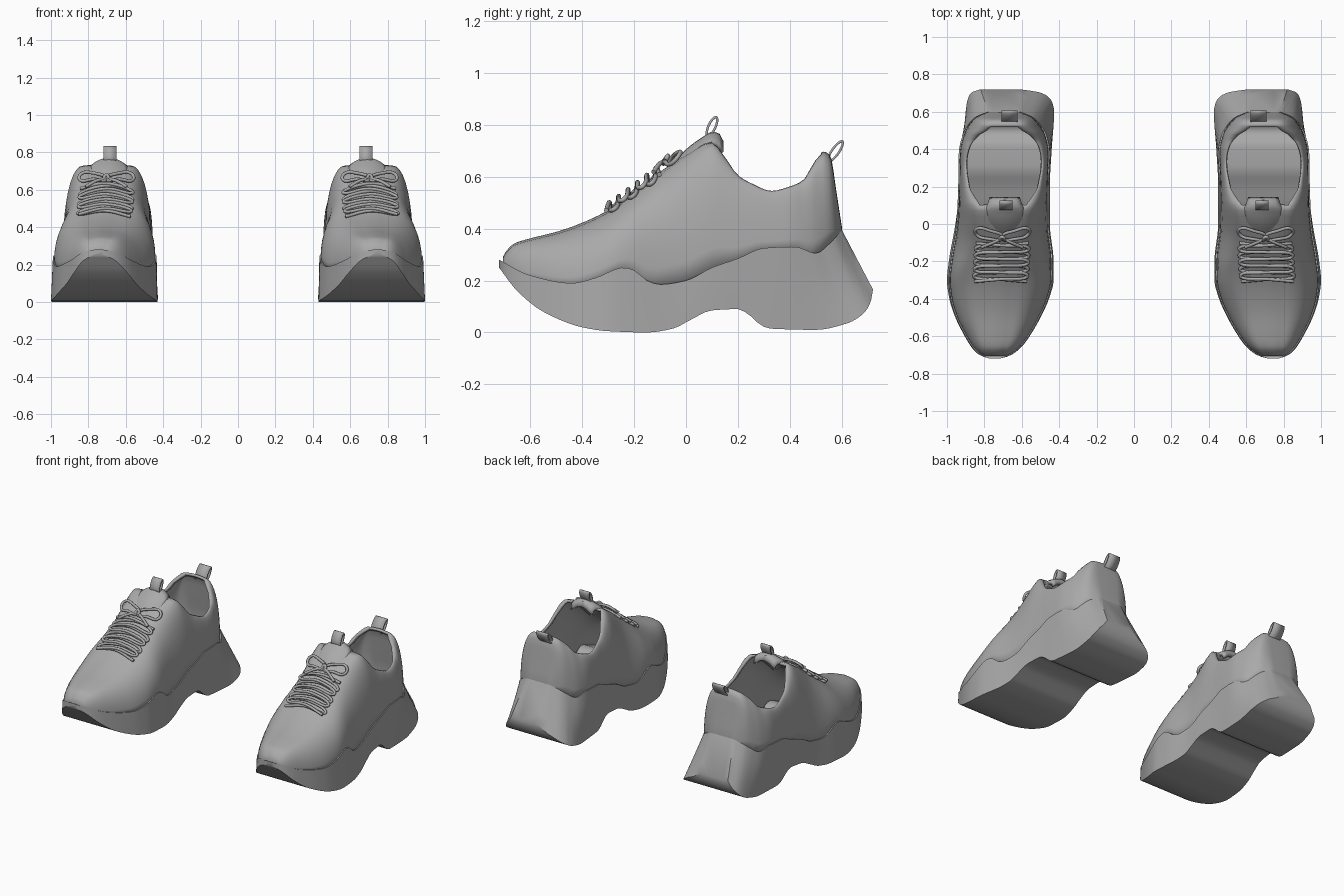
import bpy, bmesh, math

cube = bpy.data.objects.get("Cube")
if cube:
    bpy.data.objects.remove(cube, do_unlink=True)

grey = bpy.data.materials.new("plain grey")
grey.use_nodes = True
tone = (0.4, 0.4, 0.4, 1)
grey.diffuse_color = tone
grey.node_tree.nodes["Principled BSDF"].inputs["Base Color"].default_value = tone


def profile(*pts):
    """Monotone smooth curve through (y, value) points."""
    ys, vs = zip(*pts)
    d = [(vs[i + 1] - vs[i]) / (ys[i + 1] - ys[i]) for i in range(len(ys) - 1)]
    m = [d[0]]
    for a, b in zip(d, d[1:]):
        m.append(2 * a * b / (a + b) if a * b > 0 else 0)
    m.append(d[-1])

    def value(y):
        y = min(max(y, ys[0]), ys[-1])
        i = max(k for k in range(len(d)) if ys[k] <= y)
        h = ys[i + 1] - ys[i]
        t = (y - ys[i]) / h
        s = t * t * (3 - 2 * t)
        return (vs[i] * (1 - s) + vs[i + 1] * s
                + h * t * (1 - t) * (m[i] * (1 - t) - m[i + 1] * t))
    return value


def stations(*spans):
    out = [spans[0][0]]
    for a, b, n in spans:
        out += [a + (b - a) * k / n for k in range(1, n + 1)]
    return out


# Outline of the sole edge (inner and outer side) and of the ground contact
edge_in = profile((-.72, .72), (-.71, .685), (-.69, .645), (-.65, .6), (-.6, .563), (-.5, .505),
                  (-.4, .46), (-.3, .437), (-.2, .435), (0, .455), (.2, .455), (.38, .45),
                  (.48, .47), (.53, .5), (.57, .54), (.6, .61))
edge_out = profile((-.72, .77), (-.71, .8), (-.69, .835), (-.65, .87), (-.6, .9), (-.5, .95),
                   (-.4, .98), (-.3, .99), (-.2, .98), (0, .95), (.2, .94), (.38, .937),
                   (.48, .915), (.53, .887), (.57, .85), (.6, .78))
base_in = profile((-.72, .72), (-.71, .68), (-.69, .64), (-.65, .595), (-.6, .558), (-.5, .5),
                  (-.4, .455), (-.3, .43), (-.2, .43), (0, .45), (.2, .45), (.4, .44), (.6, .427),
                  (.65, .437), (.685, .465), (.705, .51), (.72, .61))
base_out = profile((-.72, .77), (-.71, .805), (-.69, .84), (-.65, .875), (-.6, .905), (-.5, .955),
                   (-.4, .987), (-.3, 1), (-.2, .99), (0, .955), (.2, .93), (.4, .915), (.6, .9),
                   (.65, .893), (.685, .882), (.705, .865), (.72, .82))
sole_top = profile((-.72, .28), (-.6, .22), (-.44, .19), (-.35, .21), (-.24, .25), (-.2, .24),
                   (-.15, .2), (-.1, .185), (0, .2), (.1, .25), (.2, .285), (.3, .325),
                   (.42, .33), (.5, .305), (.55, .34), (.6, .395))
sole_base = profile((-.72, .25), (-.65, .16), (-.55, .08), (-.4, .02), (-.3, .005), (-.15, 0),
                    (-.05, .015), (.02, .05), (.1, .085), (.2, .09), (.24, .07), (.28, .035),
                    (.32, .015), (.5, .01), (.62, .035), (.68, .07), (.71, .115), (.72, .165))
# Shoulder line of the upper, which becomes the collar rim at the ankle
rim_z = profile((-.705, .285), (-.69, .31), (-.66, .337), (-.6, .356), (-.5, .381), (-.42, .408),
                (-.3, .464), (-.2, .534), (-.1, .612), (0, .68), (.1, .73), (.15, .675),
                (.2, .605), (.25, .575), (.33, .545), (.4, .562), (.45, .585), (.5, .665),
                (.53, .69), (.555, .675), (.58, .53), (.6, .4))
rim_half = profile((-.705, .03), (-.6, .06), (-.1, .07), (0, .1), (.1, .125), (.15, .155),
                   (.2, .183), (.33, .203), (.4, .19), (.47, .14), (.52, .07), (.6, .055))
CROWN = .006
ROUND = .9


def centre(y):
    return (edge_in(y) + edge_out(y)) / 2


def half(y):
    return (edge_out(y) - edge_in(y)) / 2 - .006


def surface(d, y):
    """Height of the upper at sideways offset d."""
    e, low, high = rim_half(y), sole_top(y) - .02, rim_z(y)
    if abs(d) <= e:
        return high + CROWN * (1 - (d / e) ** 2)
    c = min(1, (abs(d) - e) / (half(y) - e))
    return low + (high - low) * math.sin(math.acos(c ** (1 / ROUND))) ** ROUND


def finish(obj, thickness=0, angle=40):
    """Material, wall thickness, smooth shading and the mirrored second shoe."""
    obj.data.materials.clear()
    obj.data.materials.append(grey)
    bpy.ops.object.select_all(action="DESELECT")
    obj.select_set(True)
    bpy.context.view_layer.objects.active = obj
    bpy.ops.object.shade_smooth_by_angle(angle=math.radians(angle))
    if thickness:
        wall = obj.modifiers.new("wall", "SOLIDIFY")
        wall.thickness = thickness
        wall.offset = -1
    pair = obj.modifiers.new("pair", "MIRROR")
    pair.use_mirror_merge = False


def loft(name, rows, wrap=False, caps=False, skip=None, thickness=0):
    bm = bmesh.new()
    grid = [[bm.verts.new(p) for p in row] for row in rows]
    n = len(rows[0])
    for i in range(len(grid) - 1):
        for j in range(n if wrap else n - 1):
            if skip and skip(i, j):
                continue
            k = (j + 1) % n
            bm.faces.new((grid[i][j], grid[i + 1][j], grid[i + 1][k], grid[i][k]))
    if caps:
        bm.faces.new(grid[0])
        bm.faces.new(grid[-1][::-1])
    mesh = bpy.data.meshes.new(name)
    bm.to_mesh(mesh)
    bm.free()
    obj = bpy.data.objects.new(name, mesh)
    bpy.context.collection.objects.link(obj)
    finish(obj, thickness)


# Platform sole: sections lean forward at the heel, so the back wall flares out
def sole_section(y):
    top = y if y < .3 else .3 + (y - .3) * .3 / .42
    a = (base_in(y), y, sole_base(y))
    b = (base_out(y), y, sole_base(y))
    c = (edge_out(top), top, sole_top(top))
    d = (edge_in(top), top, sole_top(top))
    ring = []
    for p, q, n in ((a, b, 6), (b, c, 4), (c, d, 6), (d, a, 4)):
        ring += [[u + (v - u) * k / n for u, v in zip(p, q)] for k in range(n)]
    return ring


sole_ys = stations((-.72, -.6, 12), (-.6, .6, 48), (.6, .72, 16))
loft("platform_sole", [sole_section(y) for y in sole_ys], wrap=True, caps=True)

# Upper with an open collar
SIDE, MID = 10, 8


def upper_section(y):
    e, w, c = rim_half(y), half(y), centre(y)
    low, high = sole_top(y) - .02, rim_z(y)
    side = []
    for k in range(SIDE):
        t = math.pi / 2 * k / SIDE
        side.append((e + (w - e) * math.cos(t) ** ROUND, low + (high - low) * math.sin(t) ** ROUND))
    mid = [(e * (1 - 2 * k / MID), surface(e * (1 - 2 * k / MID), y)) for k in range(MID + 1)]
    pts = side + mid + [(-x, z) for x, z in reversed(side)]
    return [(c + x, y, z) for x, z in pts]


upper_ys = stations((-.705, -.6, 10), (-.6, .1, 24), (.1, .52, 20), (.52, .6, 10))
loft("upper", [upper_section(y) for y in upper_ys], caps=True, thickness=.018,
     skip=lambda i, j: .09 < upper_ys[i] < .515 and SIDE <= j < SIDE + MID)

# Tongue
tongue_z = profile((-.08, .62), (0, .705), (.06, .75), (.1, .772), (.125, .768), (.145, .735))
tongue_half = profile((-.08, .08), (.06, .11), (.1, .095), (.145, .08))


def tongue_row(y):
    w = tongue_half(y)
    return [(centre(.05) - .01 + w * s / 4, y, tongue_z(y) - .04 * (s / 4) ** 2)
            for s in range(4, -5, -1)]


loft("tongue", [tongue_row(y) for y in stations((-.08, .145, 14))], thickness=.025)


# Pull loops on tongue and heel
def pull_loop(name, x, y, z, length, width, tilt, breadth):
    rows = []
    for s in (.5, -.5):
        row = []
        for k in range(20):
            a = math.tau * k / 20
            u, v = length * math.cos(a), width * math.sin(a)
            row.append((x + s * breadth, y + u * math.cos(tilt) - v * math.sin(tilt),
                        z + u * math.sin(tilt) + v * math.cos(tilt)))
        rows.append(row)
    loft(name, rows, wrap=True, thickness=.009)


pull_loop("tongue_pull_loop", .685, .1, .793, .044, .018, math.radians(65), .07)
pull_loop("heel_pull_loop", .665, .575, .697, .052, .018, math.radians(55), .085)


# Laces laid over the vamp: points are (sideways offset, y, lift)
def lace(name, pts, closed=False):
    curve = bpy.data.curves.new(name, "CURVE")
    curve.dimensions = "3D"
    curve.bevel_depth = .009
    curve.bevel_resolution = 2
    curve.resolution_u = 6
    curve.use_fill_caps = True
    line = curve.splines.new("BEZIER")
    line.use_cyclic_u = closed
    line.bezier_points.add(len(pts) - 1)
    for bp, (d, y, lift) in zip(line.bezier_points, pts):
        bp.co = (centre(y) + d, y, surface(d, y) + lift)
        bp.handle_left_type = bp.handle_right_type = "AUTO"
    obj = bpy.data.objects.new(name, curve)
    bpy.context.collection.objects.link(obj)
    bpy.ops.object.select_all(action="DESELECT")
    obj.select_set(True)
    bpy.context.view_layer.objects.active = obj
    bpy.ops.object.convert(target="MESH")
    finish(bpy.context.object, angle=60)


for name, sign, lift in (("lower_lace", 1, .01), ("upper_lace", -1, .022)):
    path = []
    for row in range(6):
        y, way = -.295 + .036 * row, sign * (-1) ** row
        path += [(way * s * .14, y + .012 * s, lift + .006 * (s == 0)) for s in (-1, 0, 1)]
    lace(name, path)

for side, sign in (("inner", -1), ("outer", 1)):
    lace(side + "_bow_loop", [(sign * d, y, h) for d, y, h in (
        (0, -.075, .02), (.07, -.035, .03), (.135, -.025, .035),
        (.14, -.055, .03), (.07, -.08, .03))], closed=True)
    lace(side + "_bow_tail", [(sign * d, y, h) for d, y, h in (
        (0, -.075, .025), (.05, -.1, .035), (.11, -.125, .03))])
lace("bow_knot", [(-.015, -.085, .03), (0, -.07, .04), (.015, -.08, .03)])
